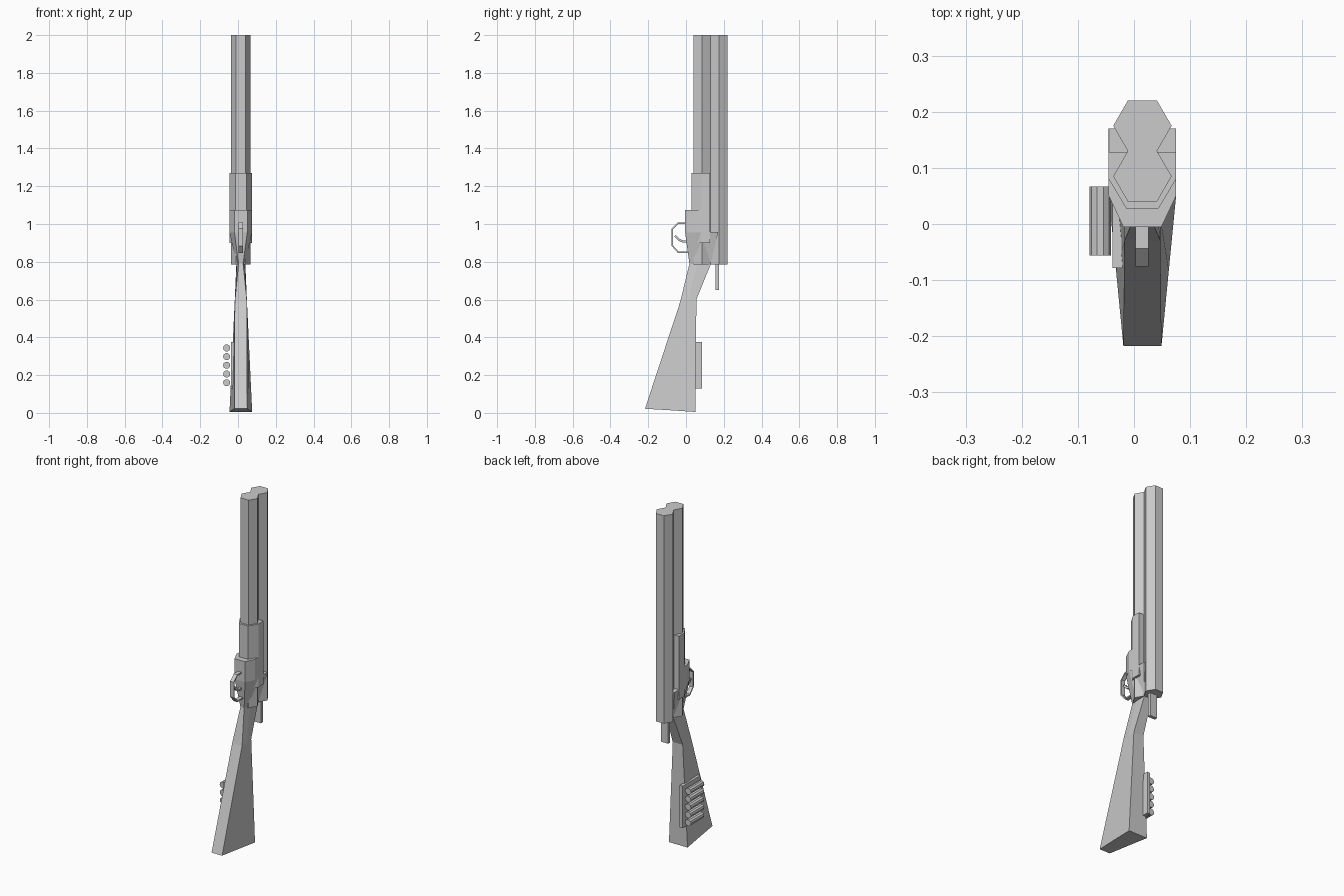
import bpy, bmesh, math
from mathutils import Vector

cube = bpy.data.objects.get("Cube")
if cube:
    bpy.data.objects.remove(cube)

AXIS = 0.015  # centre line in x

grey = bpy.data.materials.new("plain_grey")
grey.use_nodes = True
GREY = (0.6, 0.6, 0.6, 1)
grey.diffuse_color = GREY
grey.node_tree.nodes["Principled BSDF"].inputs["Base Color"].default_value = GREY


def loft(name, rings):
    """Skin a list of equal-length point rings and cap both ends."""
    bm = bmesh.new()
    loops = [[bm.verts.new(p) for p in ring] for ring in rings]
    for a, b in zip(loops, loops[1:]):
        for i in range(len(a)):
            j = (i + 1) % len(a)
            bm.faces.new((a[i], a[j], b[j], b[i]))
    bm.faces.new(loops[0])
    bm.faces.new(loops[-1])
    bmesh.ops.recalc_face_normals(bm, faces=bm.faces)
    mesh = bpy.data.meshes.new(name)
    bm.to_mesh(mesh)
    bm.free()
    mesh.materials.append(grey)
    obj = bpy.data.objects.new(name, mesh)
    bpy.context.collection.objects.link(obj)
    return obj


def mirrored(half):
    """Half widths and depths (w, y) to a symmetric section."""
    return [(AXIS + w, y) for w, y in half] + [(AXIS - w, y) for w, y in reversed(half)]


def column(name, half, z0, z1):
    section = mirrored(half)
    return loft(name, [[(x, y, z) for x, y in section] for z in (z0, z1)])


def box(name, lo, hi):
    corners = [(lo[0], lo[1]), (hi[0], lo[1]), (hi[0], hi[1]), (lo[0], hi[1])]
    return loft(name, [[(x, y, z) for x, y in corners] for z in (lo[2], hi[2])])


def strip(name, path, thick, x0, x1):
    """Flat band following a (y, z) path."""
    pts = [Vector(p) for p in path]
    rings = []
    for i, p in enumerate(pts):
        d = (pts[min(i + 1, len(pts) - 1)] - pts[max(i - 1, 0)]).normalized()
        n = Vector((-d.y, d.x)) * thick / 2
        a, b = p + n, p - n
        rings.append([(x0, *a), (x1, *a), (x1, *b), (x0, *b)])
    return loft(name, rings)


# Two hexagonal tubes, one behind the other
for name, y in (("front_barrel", 0.085), ("rear_barrel", 0.175)):
    column(name, [(0.026, y - 0.045), (0.052, y), (0.026, y + 0.045)], 0.785, 2.0)

# Receiver sleeve and the raised block in front of it
column("receiver", [(0.029, 0.028), (0.06, 0.08), (0.06, 0.128)], 0.9, 1.27)
column("receiver_block", [(0.034, -0.005), (0.06, 0.05), (0.06, 0.128)], 0.955, 1.075)

# Stock: each section is (half width, y, z) for front, middle and back
sections = [
    [(0.034, -0.217, 0.022), (0.047, -0.083, 0.014), (0.06, 0.05, 0.005)],
    [(0.032, -0.03, 0.59), (0.032, 0.012, 0.595), (0.032, 0.055, 0.6)],
    [(0.012, 0.018, 0.79), (0.022, 0.06, 0.788), (0.024, 0.13, 0.785)],
    [(0.034, -0.005, 0.957), (0.06, 0.05, 0.957), (0.06, 0.17, 0.957)],
]
loft("stock", [[(AXIS + w, y, z) for w, y, z in s]
               + [(AXIS - w, y, z) for w, y, z in reversed(s)] for s in sections])

# Rod below the rear tube
box("rear_rod", (-0.008, 0.157, 0.65), (0.038, 0.176, 0.8))

# Guard loop and trigger
strip("trigger_guard", [(0.0, 1.004), (-0.042, 1.004), (-0.072, 0.975), (-0.072, 0.885),
                        (-0.042, 0.851), (0.02, 0.851)], 0.008, 0.003, 0.026)
strip("trigger", [(0.03, 0.91), (-0.015, 0.907), (-0.035, 0.915), (-0.058, 0.938)],
      0.012, 0.007, 0.022)

# Side holder with five cylinders
box("holder_plate", (-0.038, -0.078, 0.13), (-0.018, 0.085, 0.375))
for i in range(5):
    z = 0.16 + i * 0.046
    ring = [(math.cos(k * math.tau / 10) * 0.019 - 0.06,
             math.sin(k * math.tau / 10) * 0.019 + z) for k in range(10)]
    loft(f"holder_cylinder_{i + 1}", [[(x, y, h) for x, h in ring] for y in (-0.056, 0.067)])
